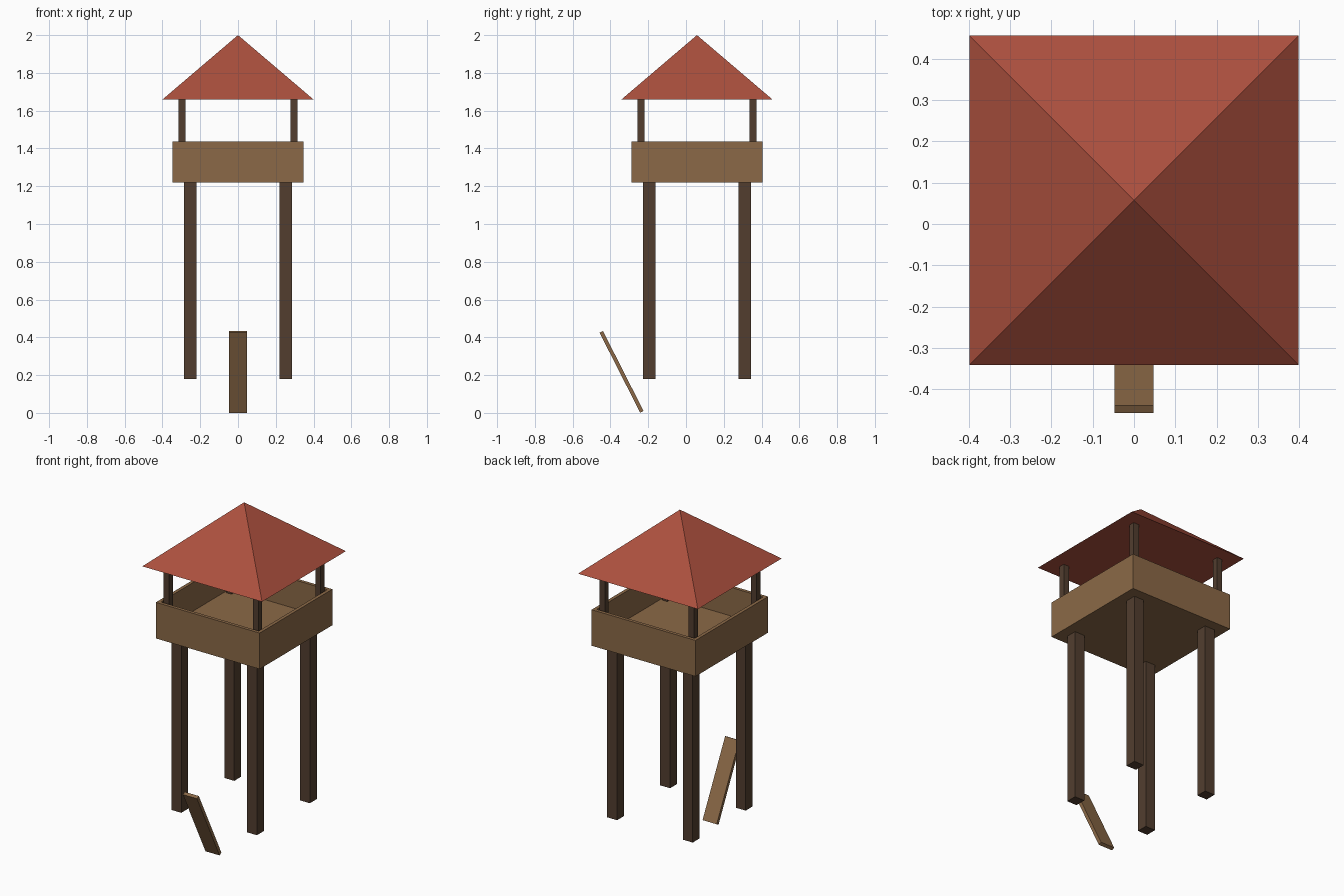
import bpy
import bmesh
import math
from mathutils import Matrix, Vector

default_cube = bpy.data.objects.get("Cube")
if default_cube:
    bpy.data.objects.remove(default_cube, do_unlink=True)


def make_material(name, rgb):
    mat = bpy.data.materials.new(name)
    color = (*rgb, 1.0)
    mat.use_nodes = True
    mat.diffuse_color = color
    mat.node_tree.nodes["Principled BSDF"].inputs["Base Color"].default_value = color
    return mat


plank_wood = make_material("plank wood", (0.258, 0.141, 0.063))
dark_timber = make_material("dark timber", (0.084, 0.048, 0.028))
red_roof = make_material("red roof", (0.413, 0.080, 0.048))


def add_object(name, bm, mat, location, tilt=0.0):
    mesh = bpy.data.meshes.new(name)
    bm.to_mesh(mesh)
    bm.free()
    mesh.materials.append(mat)
    obj = bpy.data.objects.new(name, mesh)
    obj.location = location
    obj.rotation_euler.x = tilt
    bpy.context.collection.objects.link(obj)
    return obj


def add_box(name, size, center, mat, tilt=0.0):
    bm = bmesh.new()
    bmesh.ops.create_cube(bm, size=1.0, matrix=Matrix.Diagonal((*size, 1.0)))
    return add_object(name, bm, mat, center, tilt)


# Shared dimensions
MID_Y = 0.058
LEG_BOTTOM, FLOOR_BOTTOM, FLOOR_TOP = 0.18, 1.22, 1.265
WALL_TOP, EAVES, PEAK = 1.437, 1.66, 2.0
HALF, THICK = 0.346, 0.02


def add_upright(name, x, y, width, bottom, top):
    add_box(name, (width, width, top - bottom),
            (x, MID_Y + y, (bottom + top) / 2), dark_timber)


# Legs and roof posts at the four corners
for side, sx in (("left", 1), ("right", -1)):
    for end, sy in (("front", -1), ("back", 1)):
        add_upright(f"{end}_{side}_leg", sx * 0.252, sy * 0.252, 0.066,
                    LEG_BOTTOM, FLOOR_BOTTOM)
        add_upright(f"{end}_{side}_roof_post", sx * 0.297, sy * 0.297, 0.036,
                    FLOOR_TOP, EAVES)

# Platform floor
add_box("platform_floor", (2 * HALF, 2 * HALF, FLOOR_TOP - FLOOR_BOTTOM),
        (0, MID_Y, (FLOOR_TOP + FLOOR_BOTTOM) / 2), plank_wood)

# Parapet walls: the side walls run full length, the others fit between them
wall_z, wall_h = (FLOOR_TOP + WALL_TOP) / 2, WALL_TOP - FLOOR_TOP
offset = HALF - THICK / 2
for side, s in (("left", 1), ("right", -1)):
    add_box(f"{side}_wall", (THICK, 2 * HALF, wall_h),
            (s * offset, MID_Y, wall_z), plank_wood)
for end, s in (("front", -1), ("back", 1)):
    add_box(f"{end}_wall", (2 * (HALF - THICK), THICK, wall_h),
            (0, MID_Y + s * offset, wall_z), plank_wood)

# Four-sided roof with a closed underside
bm = bmesh.new()
bmesh.ops.create_cone(bm, cap_ends=True, segments=4, radius1=0.399 * math.sqrt(2),
                      radius2=0, depth=PEAK - EAVES)
bmesh.ops.remove_doubles(bm, verts=bm.verts, dist=0.0001)
corner = max(bm.verts, key=lambda v: v.co.xy.length).co
turn = math.pi / 4 - math.atan2(corner.y, corner.x)
bmesh.ops.rotate(bm, verts=bm.verts, cent=Vector(), matrix=Matrix.Rotation(turn, 3, "Z"))
add_object("roof", bm, red_roof, (0, MID_Y, (EAVES + PEAK) / 2))

# Loose leaning plank at the front
add_box("leaning_plank", (0.094, 0.02, 0.475), (0, -0.341, 0.217),
        plank_wood, math.radians(26.9))
